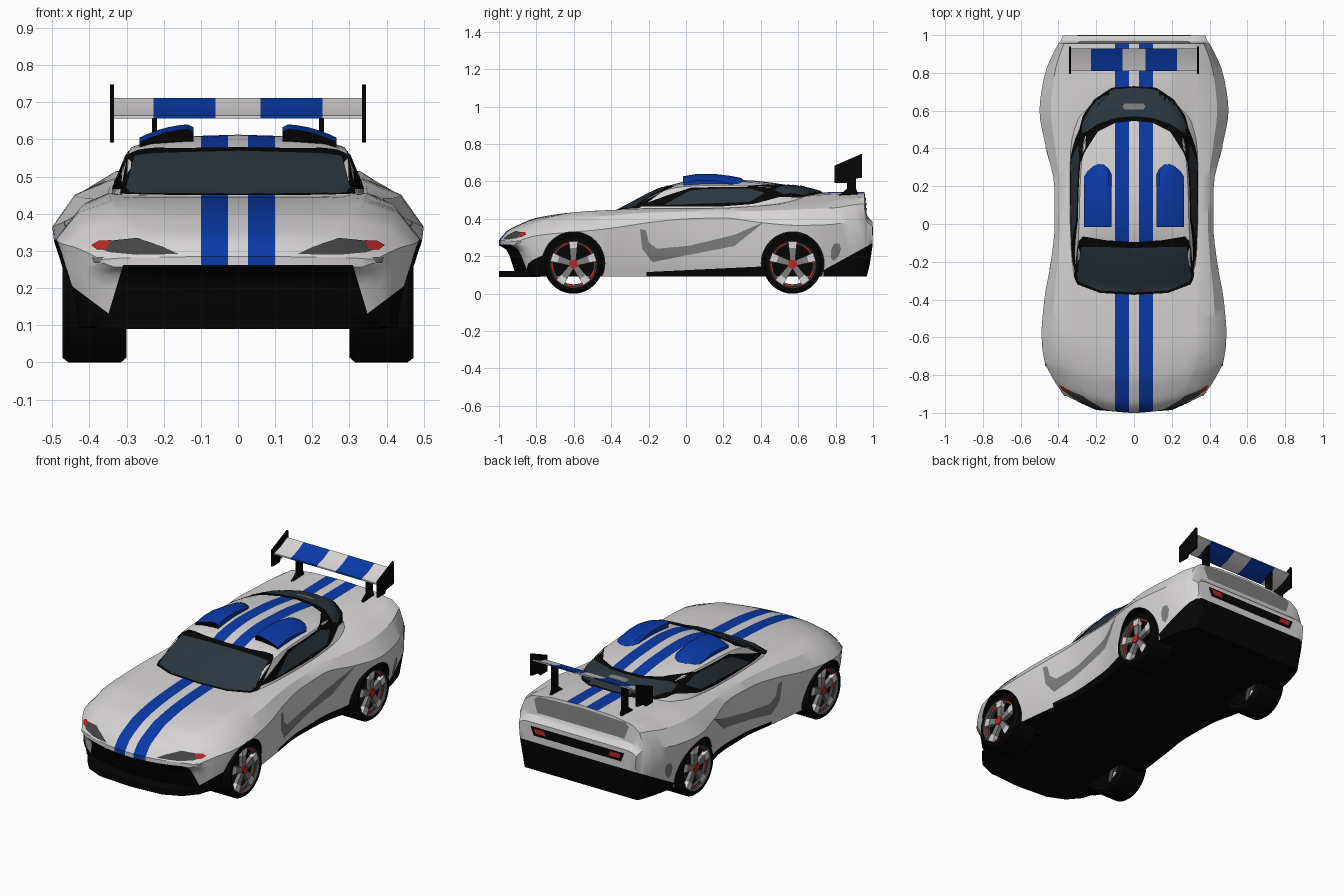
import bpy, bmesh, math
from mathutils import Vector, Matrix
from mathutils.bvhtree import BVHTree

if "Cube" in bpy.data.objects:
    bpy.data.objects.remove(bpy.data.objects["Cube"])

COLOURS = {"white paint": (.68, .66, .66), "blue paint": (.003, .042, .39), "black trim": (.0015, .0015, .0015),
           "dark glass": (.025, .037, .047), "mid grey": (.21, .21, .21), "rim grey": (.06, .06, .062),
           "red": (.5, .02, .02)}
WHITE, BLUE, BLACK, GLASS, GREY, RIM, RED = range(7)
MATS = []
for n, c in COLOURS.items():
    m = bpy.data.materials.new(n)
    m.diffuse_color = (*c, 1)
    m.use_nodes = True
    m.node_tree.nodes["Principled BSDF"].inputs["Base Color"].default_value = m.diffuse_color
    MATS.append(m)


def finish(name, bm, fix=True):
    if fix:
        bmesh.ops.recalc_face_normals(bm, faces=bm.faces[:])
    me = bpy.data.meshes.new(name)
    bm.to_mesh(me)
    bm.free()
    for m in MATS:
        me.materials.append(m)
    ob = bpy.data.objects.new(name, me)
    bpy.context.collection.objects.link(ob)
    return ob


def place(axis, a, b, c):
    return ((c, a, b), (a, c, b), (a, b, c))[axis]


def prism(bm, pts, axis, lo, hi, mat, xf=None):
    """Extrude a 2D outline along an axis."""
    lows, highs = ([bm.verts.new(place(axis, a, b, c)) for a, b in pts] for c in (lo, hi))
    n = len(pts)
    faces = [bm.faces.new(lows), bm.faces.new(highs[::-1])]
    faces += [bm.faces.new((lows[i], highs[i], highs[(i + 1) % n], lows[(i + 1) % n])) for i in range(n)]
    for f in faces:
        f.material_index = mat
    if xf:
        bmesh.ops.transform(bm, matrix=xf, verts=lows + highs)


def refine(rows, count):
    """Monotone cubic interpolation of section rows, first column is y."""
    def tangent(i, k):
        s = [(rows[j + 1][k] - rows[j][k]) / (rows[j + 1][0] - rows[j][0]) for j in (i - 1, i) if 0 <= j < len(rows) - 1]
        if len(s) == 1:
            return s[0]
        return 0 if s[0] * s[1] <= 0 else 2 * s[0] * s[1] / (s[0] + s[1])
    out = []
    for i in range(len(rows) - 1):
        h = rows[i + 1][0] - rows[i][0]
        for q in range(count if h > .05 else 2):
            t = q / (count if h > .05 else 2)
            row = [rows[i][0] + h * t]
            for k in range(1, len(rows[0])):
                row.append((2*t**3 - 3*t*t + 1) * rows[i][k] + (t**3 - 2*t*t + t) * h * tangent(i, k)
                           + (3*t*t - 2*t**3) * rows[i + 1][k] + (t**3 - t*t) * h * tangent(i + 1, k))
            out.append(row)
    return out + [list(rows[-1])]


def cut(bm, co, no, test=lambda c: True):
    fs = [f for f in bm.faces if test(f.calc_center_median())]
    geom = list({e for f in fs for e in f.edges}) + list({v for f in fs for v in f.verts}) + fs
    bmesh.ops.bisect_plane(bm, geom=geom, plane_co=co, plane_no=no, dist=1e-5)


def loft(rows, section, bend):
    """Skin mirrored half sections placed along y, cut stripe columns, then bend the plan."""
    bm, rings = bmesh.new(), []
    for r in rows:
        half = section(r)
        full = half + [(-x, z) for x, z in half[-2:0:-1]]
        rings.append([bm.verts.new((x, r[0], z)) for x, z in full])
    n, k = len(half), len(full)
    for a, b in zip(rings, rings[1:]):
        for i in range(k):
            bm.faces.new((a[i], a[(i + 1) % k], b[(i + 1) % k], b[i]))
    for ring in (rings[0], rings[-1]):
        for i in range(n - 1):
            q = [ring[i], ring[i + 1], ring[(k - i - 1) % k], ring[(k - i) % k]]
            bm.faces.new(list(dict.fromkeys(q)))
    for x in (.027, .1, .16, .22, .28, .33):
        cut(bm, (x, 0, 0), (1, 0, 0))
        cut(bm, (-x, 0, 0), (1, 0, 0))
    for v in bm.verts:
        v.co.y += bend(v.co.x, v.co.y)
    return bm


def is_stripe(c):
    return .027 < abs(c.x) < .1


# Body shell: y, top, shoulder x/z, widest x/z, lower x/z, floor
BODY = [(-1, .285, .22, .283, .37, .277, .365, .268, .257), (-.96, .333, .25, .33, .405, .295, .40, .255, .235),
        (-.9, .366, .28, .363, .44, .31, .43, .22, .098), (-.8, .405, .32, .40, .475, .32, .465, .22, .093),
        (-.6, .435, .34, .435, .49, .33, .475, .22, .093), (-.4, .447, .345, .447, .475, .35, .455, .2, .093),
        (-.2, .45, .35, .455, .44, .38, .43, .2, .093), (0, .45, .35, .455, .42, .40, .405, .2, .093),
        (.2, .455, .35, .458, .422, .405, .41, .2, .093), (.4, .475, .345, .47, .465, .38, .45, .22, .093),
        (.6, .525, .35, .487, .50, .365, .48, .2, .093), (.78, .543, .345, .495, .475, .37, .45, .22, .093),
        (.955, .543, .325, .515, .40, .40, .40, .25, .093), (.967, .42, .31, .415, .39, .385, .39, .25, .093),
        (.998, .385, .33, .383, .377, .36, .372, .29, .262)]


def body_section(r):
    y, zt, b, zb, w, zw, wl, zl, z0 = r
    return [(0, zt), (.6 * b, .75 * zt + .25 * zb), (b, zb), (b + (w - b) * .6, zw + (zb - zw) * .7),
            (w, zw), (wl, zl), (wl - .03, z0), (0, z0)]


bm = loft(refine(BODY, 4), body_section, lambda x, y: .09 * (x / .36) ** 2 * min(1, max(0, (-.6 - y) / .4)))
shell = finish("body_shell", bm)

# Wheel arches cut out of the shell
WHEELS = [(s, y) for s in (1, -1) for y in (-.602, .57)]
bm = bmesh.new()
for s, y in WHEELS:
    ring = [(y + .168 * math.cos(i * math.pi / 24), .163 + .168 * math.sin(i * math.pi / 24)) for i in range(48)]
    prism(bm, ring, 0, s * .285, s * .65, BLACK)
cutter = finish("arch_cutter", bm)
cutter.hide_render = True
mod = shell.modifiers.new("arches", "BOOLEAN")
mod.object, mod.operation, mod.solver = cutter, "DIFFERENCE", "EXACT"
bpy.context.view_layer.update()
bm = bmesh.new()
bm.from_object(shell, bpy.context.evaluated_depsgraph_get())
bpy.data.objects.remove(shell)
bpy.data.objects.remove(cutter)

# Cut colour borders and paint the shell by rule
nose = lambda c: c.y < -.7
cut(bm, (0, 0, .262), (0, 0, 1), nose)
for s in (1, -1):
    cut(bm, (s * .31, 0, .26), (s, 0, .3), nose)
    cut(bm, (s * .36, 0, .14), (s * -.75, 0, 1), nose)
cut(bm, (0, .78, .15), (0, -.105, .19), lambda c: c.y > .7)
cut(bm, (0, -.22, .115), (0, -.03, .62), lambda c: -.45 < c.y < .45)
cut(bm, (0, -.21, .1), (0, 1, 0), lambda c: -.45 < c.y < .45 and c.z < .2)
bm.normal_update()
for f in bm.faces:
    c, n = f.calc_center_median(), f.normal
    x, f.material_index = abs(c.x), WHITE
    arch = x > .26 and any(all(math.hypot(v.co.y - y, v.co.z - .163) < .1695 for v in f.verts) for _, y in WHEELS[:2])
    grille = c.y < -.7 and c.z < .262 and (x < .31 + (.26 - c.z) * .3 or c.z < .14 + (x - .36) * .75)
    bumper = c.y > .74 and c.z < .15 + (c.y - .78) * .105 / .19
    sill = -.21 < c.y < .45 and c.z < .115 + (c.y + .22) * .03 / .62
    if arch or grille or bumper or sill or (n.z < -.7 and c.z < .2):
        f.material_index = BLACK
    elif is_stripe(c) and c.z > .26 and c.y < .958 and (n.z > .2 or c.y < -.9):
        f.material_index = BLUE
shell = finish("body_shell", bm)

# Cabin: y, roof, roof edge x/z, belt x/z
CABIN = [(-.37, .443, .30, .438, .335, .43), (-.1, .575, .295, .56, .34, .44), (.02, .603, .29, .574, .34, .45),
         (.15, .613, .287, .579, .34, .455), (.35, .605, .275, .575, .337, .47), (.55, .58, .23, .56, .31, .48),
         (.66, .56, .16, .55, .22, .49), (.74, .538, .08, .533, .12, .50)]
bm = loft(refine(CABIN, 5), lambda r: [(0, r[1]), (.45 * r[2], r[1] - .004), (.8 * r[2], r[3] + .62 * (r[1] - r[3])),
          (r[2], r[3]), (r[4], r[5]), (r[4], .38), (0, .38)],
          lambda x, y: .05 * (x / .3) ** 2 * max(0, -y / .37))
for f in bm.faces:
    c = f.calc_center_median()
    f.material_index = BLUE if is_stripe(c) and c.z > .42 else WHITE
cabin = finish("cabin", bm)

# Surface lookup for the thin plates
verts, polys = [], []
for ob in (shell, cabin):
    ob.data.calc_loop_triangles()
    polys += [[i + len(verts) for i in t.vertices] for t in ob.data.loop_triangles]
    verts += [v.co.copy() for v in ob.data.vertices]
SURFACE = BVHTree.FromPolygons(verts, polys)


def plate(name, pts, axis, side, mat, lift=.003):
    """Thin patch dropped on to the bodywork along an axis."""
    bm = bmesh.new()
    bm.faces.new([bm.verts.new(place(axis, a, b, 0)) for a, b in pts])
    for k in [i for i in range(3) if i != axis]:
        for i in range(-40, 41):
            no = Vector([float(j == k) for j in range(3)])
            bmesh.ops.bisect_plane(bm, geom=bm.verts[:] + bm.edges[:] + bm.faces[:], plane_co=no * i * .025, plane_no=no)
    bmesh.ops.triangulate(bm, faces=bm.faces[:])
    out = Vector([side * float(j == axis) for j in range(3)])
    lost = []
    for v in bm.verts:
        hit, nor, _, _ = SURFACE.ray_cast(v.co + out * 2, -out)
        if hit:
            v.co = hit + (nor if nor.dot(out) > 0 else -nor) * lift
        else:
            lost.append(v)
    bmesh.ops.delete(bm, geom=lost, context="VERTS")
    bm.normal_update()
    for f in bm.faces:
        f.material_index = mat
        if f.normal.dot(out) < 0:
            f.normal_flip()
    finish(name, bm, False)


def sym(pts):
    return pts + [(-x, y) for x, y in pts[::-1] if x > 0]


# Front and rear screens
plate("windscreen_frame", sym([(0, -.375), (.18, -.365), (.3, -.32), (.318, -.28), (.292, -.09), (.27, -.065), (.15, -.085), (0, -.095)]), 2, 1, BLACK)
plate("windscreen", sym([(0, -.362), (.18, -.352), (.29, -.305), (.3, -.27), (.278, -.12), (.15, -.12), (0, -.125)]), 2, 1, GLASS, .006)
plate("rear_screen_frame", sym([(0, .73), (.12, .72), (.21, .66), (.27, .57), (.3, .45), (.29, .3), (.26, .38), (.19, .49), (.1, .535), (0, .545)]), 2, 1, BLACK)
plate("rear_screen", sym([(0, .72), (.12, .71), (.2, .655), (.25, .57), (.26, .48), (.19, .53), (.1, .56), (0, .57)]), 2, 1, GLASS, .006)
plate("rear_screen_badge", sym([(0, .605), (.05, .605), (.06, .62), (.05, .635), (0, .635)]), 2, 1, GREY, .009)

# Paired details on the sides, nose and tail
for s, tag in ((1, "right"), (-1, "left")):
    flip = lambda pts: [(s * x, z) for x, z in pts]
    plate(tag + "_window_frame", [(-.26, .465), (-.1, .525), (.03, .567), (.35, .57), (.62, .56), (.7, .545), (.5, .515), (.36, .478), (.2, .466)], 0, s, BLACK)
    plate(tag + "_side_window", [(-.12, .472), (.02, .548), (.1, .558), (.34, .56), (.42, .535), (.34, .488)], 0, s, GLASS, .006)
    plate(tag + "_quarter_window", [(.46, .553), (.6, .549), (.65, .543), (.52, .528)], 0, s, GLASS, .008)
    plate(tag + "_side_vent", [(-.246, .345), (-.235, .24), (-.18, .17), (.26, .255), (.42, .385), (.26, .315), (.02, .257), (-.155, .24), (-.2, .275), (-.215, .34)], 0, s, GREY)
    plate(tag + "_rear_vent", [(.775, .19), (.79, .175), (.815, .2), (.828, .24), (.818, .27), (.79, .268), (.775, .235)], 0, s, GREY)
    plate(tag + "_headlight", flip([(.16, .29), (.2, .309), (.27, .333), (.35, .325), (.385, .31), (.345, .295), (.27, .288)]), 1, -1, RIM)
    plate(tag + "_front_marker", flip([(.34, .325), (.37, .325), (.392, .312), (.375, .3), (.35, .303)]), 1, -1, RED, .006)
    plate(tag + "_nose_vent", flip([(.36, .282), (.39, .282), (.385, .268), (.37, .268)]), 1, -1, GREY)
    bm = bmesh.new()
    prism(bm, flip([(.2, .325), (.27, .325), (.28, .352), (.215, .352)]), 1, .98, 1.001, RED)
    finish(tag + "_tail_light", bm)
bm = bmesh.new()
prism(bm, sym([(0, .31), (.28, .31), (.3, .36), (0, .36)]), 1, .98, 1, BLACK)
finish("tail_slot", bm)
plate("tail_panel", sym([(0, .43), (.28, .43), (.305, .5), (.28, .52), (0, .53)]), 1, 1, GREY)

# Front splitter
bm = bmesh.new()
prism(bm, sym([(0, -1), (.2, -.985), (.3, -.94), (.36, -.87), (.39, -.78), (0, -.78)]), 2, .09, .12, BLACK)
finish("front_splitter", bm)

# Roof scoops
for s, tag in ((1, "right"), (-1, "left")):
    bm = bmesh.new()
    prism(bm, [(0, .57), (-.015, .628), (.06, .641), (.15, .641), (.25, .632), (.3, .622), (.325, .6), (.325, .56)], 0, s * .12, s * .265, BLUE)
    for x in (.135, .16, .19, .22, .245):
        cut(bm, (s * x, 0, 0), (1, 0, 0))
    for v in bm.verts:
        x = abs(v.co.x)
        v.co.z -= 1.7 * (x - .12) ** 2 + (.008 if x < .121 else 0)
        if v.co.y > .24:
            v.co.y -= 9 * (x - .19) ** 2
    bmesh.ops.recalc_face_normals(bm, faces=bm.faces[:])
    for f in bm.faces:
        if f.normal.y < -.9 and f.calc_center_median().y < .02:
            f.material_index = BLACK
    finish(tag + "_roof_scoop", bm)

# Rear wing with striped blade, end plates and stays
bm = bmesh.new()
xs = (-.335, -.228, -.06, .06, .228, .335)
for i in range(5):
    prism(bm, [(.81, .665), (.87, .682), (.93, .712), (.93, .703), (.87, .671), (.81, .657)], 0, xs[i], xs[i + 1], BLUE if i % 2 else WHITE)
finish("wing_blade", bm)
for s, tag in ((1, "right"), (-1, "left")):
    bm = bmesh.new()
    prism(bm, [(.795, .685), (.94, .748), (.94, .62), (.87, .61), (.86, .592), (.795, .592)], 0, s * .334, s * .345, BLACK)
    finish(tag + "_wing_end_plate", bm)
    bm = bmesh.new()
    prism(bm, [(.81, .52), (.86, .56), (.86, .675), (.91, .69), (.91, .56), (.925, .52)], 0, s * .218, s * .232, BLACK)
    finish(tag + "_wing_stay", bm)

# Wheels: hollow lathed tyre and rim, five spokes, red hub
PROFILE = [(.30, .125, BLACK), (.30, .145, BLACK), (.315, .158, BLACK), (.457, .158, BLACK), (.472, .146, BLACK),
           (.472, .128, RIM), (.456, .12, RED), (.453, .108, RIM), (.435, .108, RIM), (.425, .123, BLACK), (.30, .125, BLACK)]
for s, y in WHEELS:
    bm = bmesh.new()
    N = 40
    rings = [[bm.verts.new((s * x, r * math.sin(2 * math.pi * j / N), r * math.cos(2 * math.pi * j / N))) for j in range(N)] for x, r, _ in PROFILE]
    for i in range(len(rings) - 1):
        for j in range(N):
            f = bm.faces.new((rings[i][j], rings[i][(j + 1) % N], rings[i + 1][(j + 1) % N], rings[i + 1][j]))
            m = PROFILE[i][2]
            f.material_index = RIM if m == RED and j % 4 > 1 else m
    bmesh.ops.remove_doubles(bm, verts=bm.verts[:], dist=1e-5)
    for k in range(5):
        rot = Matrix.Rotation(k * math.tau / 5, 4, "X")
        prism(bm, [(-.014, .015), (.014, .015), (.02, .085), (-.02, .085)], 0, s * .44, s * .463, GREY, rot)
        prism(bm, [(-.02, .085), (.02, .085), (.024, .122), (-.024, .122)], 0, s * .44, s * .466, WHITE, rot)
    prism(bm, [(.024 * math.cos(i * math.pi / 6), .024 * math.sin(i * math.pi / 6)) for i in range(12)], 0, s * .435, s * .47, RED)
    bmesh.ops.translate(bm, vec=(0, y, .158), verts=bm.verts[:])
    finish(("right" if s > 0 else "left") + ("_front" if y < 0 else "_rear") + "_wheel", bm)

# Smooth shading with sharp creases kept
for ob in bpy.context.collection.objects:
    ob.select_set(True)
    bpy.context.view_layer.objects.active = ob
bpy.ops.object.shade_smooth_by_angle(angle=math.radians(32))
